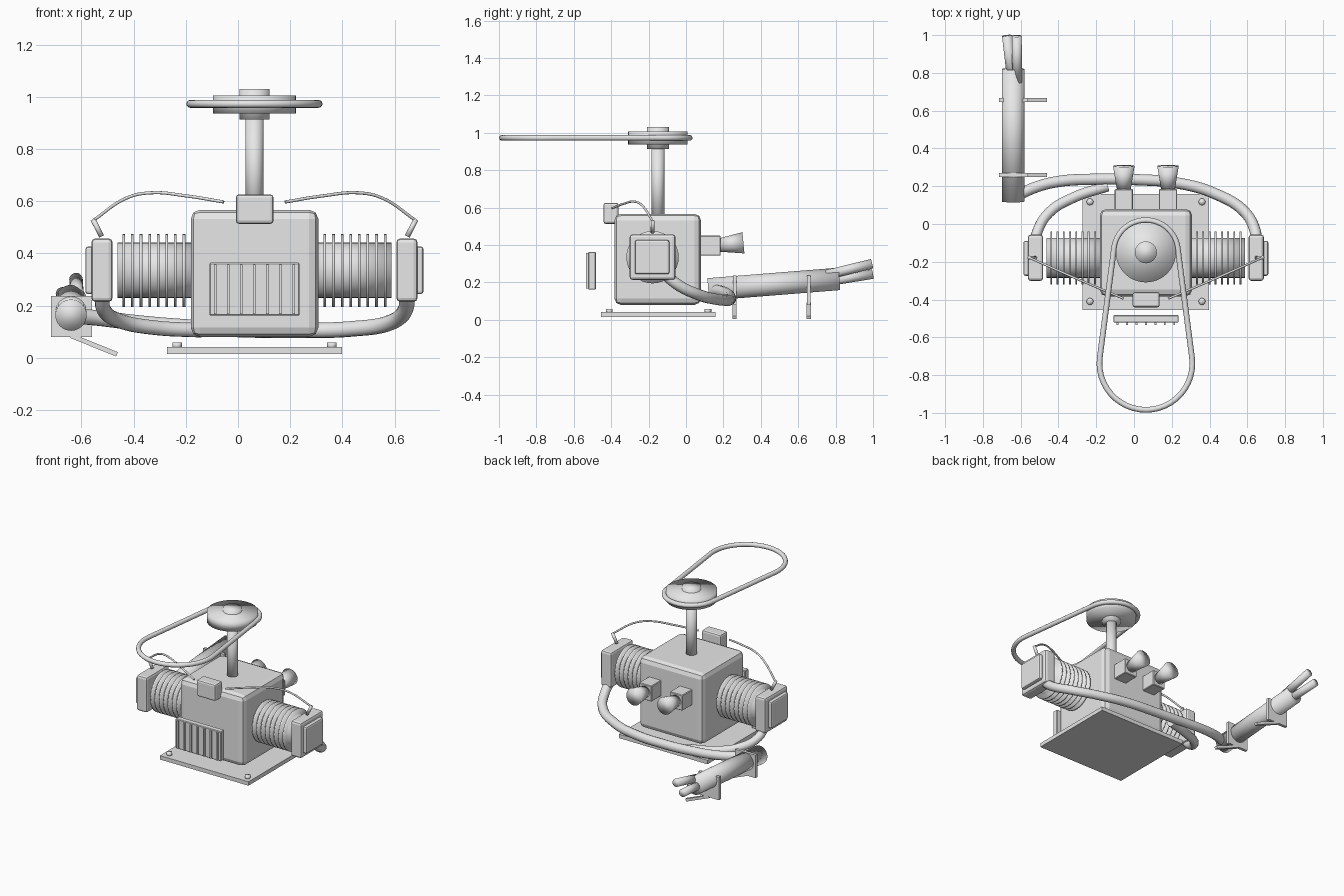
import bpy, bmesh
from math import sin, cos, asin, pi, atan2
from mathutils import Vector, Matrix

if "Cube" in bpy.data.objects:
    bpy.data.objects.remove(bpy.data.objects["Cube"], do_unlink=True)

CX, CY = 0.063, -0.15      # engine centre line
CYL_Y, CYL_Z = -0.179, 0.335

grey = bpy.data.materials.new("plain grey")
grey.use_nodes = True
grey.diffuse_color = (0.8, 0.8, 0.8, 1)
grey.node_tree.nodes["Principled BSDF"].inputs["Base Color"].default_value = (0.8, 0.8, 0.8, 1)


def add(name, bm, smooth=False):
    mesh = bpy.data.meshes.new(name)
    for f in bm.faces:
        f.smooth = smooth
    bm.to_mesh(mesh)
    bm.free()
    mesh.materials.append(grey)
    obj = bpy.data.objects.new(name, mesh)
    bpy.context.collection.objects.link(obj)
    return obj


def box(name, lo, hi, bevel=0, segments=2, turn=0):
    """Box between two corners, optionally bevelled and turned about y."""
    lo, hi = Vector(lo), Vector(hi)
    bm = bmesh.new()
    bmesh.ops.create_cube(bm, size=1)
    bmesh.ops.scale(bm, vec=hi - lo, verts=bm.verts)
    if bevel:
        bmesh.ops.bevel(bm, geom=bm.edges[:], offset=bevel, segments=segments,
                        profile=0.5, affect='EDGES')
    bmesh.ops.transform(bm, matrix=Matrix.Translation((lo + hi) / 2) @ Matrix.Rotation(turn, 4, 'Y'),
                        verts=bm.verts)
    return add(name, bm)


def rod(name, a, b, r1, r2=None, sides=32):
    """Smooth round bar from point a to point b."""
    a, b = Vector(a), Vector(b)
    bm = bmesh.new()
    bmesh.ops.create_cone(bm, cap_ends=True, segments=sides, radius1=r1,
                          radius2=r1 if r2 is None else r2, depth=(b - a).length)
    spin = (b - a).to_track_quat('Z', 'Y').to_matrix().to_4x4()
    bmesh.ops.transform(bm, matrix=Matrix.Translation((a + b) / 2) @ spin, verts=bm.verts)
    return add(name, bm, True)


def tube(name, points, radius, closed=False):
    """Bent round tube through the points."""
    curve = bpy.data.curves.new(name, 'CURVE')
    curve.dimensions = '3D'
    curve.bevel_depth = radius
    curve.bevel_resolution = 4
    curve.resolution_u = 8
    curve.use_fill_caps = True
    if closed:
        s = curve.splines.new('POLY')
        s.points.add(len(points) - 1)
        for p, co in zip(s.points, points):
            p.co = (*co, 1)
        s.use_cyclic_u = True
    else:
        s = curve.splines.new('BEZIER')
        s.bezier_points.add(len(points) - 1)
        for p, co in zip(s.bezier_points, points):
            p.co = co
            p.handle_left_type = p.handle_right_type = 'AUTO'
    s.use_smooth = True
    curve.materials.append(grey)
    obj = bpy.data.objects.new(name, curve)
    bpy.context.collection.objects.link(obj)
    return obj


# Base plate and its screws
box("base_plate", (-0.273, -0.455, 0.014), (0.398, 0.158, 0.041))
for x in (-0.233, 0.36):
    for y in (-0.41, 0.117):
        rod("base_screw", (x, y, 0.035), (x, y, 0.059), 0.018, sides=16)

# Crankcase and front grille
box("crankcase", (-0.181, -0.383, 0.08), (0.308, 0.08, 0.567), 0.035)
box("grille_plate", (-0.109, -0.522, 0.161), (0.236, -0.482, 0.364), 0.004, 1)
for i in range(-3, 4):
    x = CX + i * 0.05
    box("grille_rib", (x - 0.005, -0.534, 0.168), (x + 0.005, -0.518, 0.357))

# Drive shaft, pulley and belt
rod("drive_shaft", (CX, CY, 0.5), (CX, CY, 0.93), 0.034)
rod("pulley", (CX, CY, 0.937), (CX, CY, 1.006), 0.159, sides=48)
rod("pulley_hub", (CX, CY, 0.913), (CX, CY, 1.03), 0.058)
far_y, small, big = -0.738, 0.17, 0.246
lean = asin((big - small) / (CY - far_y))
belt = []
for cy, r, start, end in ((CY, small, lean, pi - lean), (far_y, big, pi - lean, 2 * pi + lean)):
    for i in range(25):
        t = start + (end - start) * i / 24
        belt.append((CX + r * cos(t), cy + r * sin(t), 0.973))
tube("drive_belt", belt, 0.015, closed=True)

# Ignition coil
box("ignition_coil", (-0.008, -0.441, 0.513), (0.136, -0.361, 0.626), 0.012)

# Two opposed cylinders, mirrored about the centre line
for side, label in ((-1, "right"), (1, "left")):
    def at(d, y, z):
        return (CX + side * d, y, z)

    def side_box(name, d0, d1, y0, y1, z0, z1, bevel):
        a, b = sorted((CX + side * d0, CX + side * d1))
        box(label + name, (a, y0, z0), (b, y1, z1), bevel)

    rod(label + "_barrel", at(0.2, CYL_Y, CYL_Z), at(0.525, CYL_Y, CYL_Z), 0.106)
    for i in range(8):
        d = 0.27 + i * 0.033
        rod(label + "_cooling_fin", at(d - 0.005, CYL_Y, CYL_Z), at(d + 0.005, CYL_Y, CYL_Z), 0.14)
    side_box("_cylinder_head", 0.544, 0.625, -0.301, -0.056, 0.214, 0.457, 0.015)
    side_box("_head_cover", 0.615, 0.648, -0.274, -0.089, 0.244, 0.426, 0.01)
    # Spark lead and plug boot
    tube(label + "_spark_lead",
         [at(0.118, -0.395, 0.597), at(0.26, -0.335, 0.62), at(0.4, -0.275, 0.632),
          at(0.49, -0.235, 0.612), at(0.617, -0.178, 0.527)], 0.006)
    rod(label + "_plug_boot", at(0.619, -0.178, 0.53), at(0.586, -0.179, 0.465), 0.01, sides=12)
    # Carburettor and intake horn
    x = CX + side * 0.117
    box(label + "_carburettor", (x - 0.048, 0.07, 0.343), (x + 0.048, 0.185, 0.45), 0.004, 1)
    rod(label + "_intake_horn", (x, 0.18, 0.4), (x, 0.307, 0.412), 0.036, 0.057)

# Exhaust pipes joining behind the crankcase
tube("right_exhaust_pipe",
     [(-0.52, -0.12, 0.25), (-0.515, -0.05, 0.185), (-0.45, 0.06, 0.14),
      (-0.32, 0.14, 0.115), (-0.14, 0.2, 0.105)], 0.028)
tube("left_exhaust_pipe",
     [(0.645, -0.12, 0.25), (0.642, -0.04, 0.185), (0.585, 0.065, 0.135), (0.43, 0.16, 0.11),
      (0.24, 0.215, 0.105), (0, 0.235, 0.108), (-0.2, 0.237, 0.118), (-0.4, 0.225, 0.135),
      (-0.52, 0.195, 0.15), (-0.62, 0.15, 0.16)], 0.03)

# Silencer with two tail pipes
rod("silencer", (-0.64, 0.119, 0.163), (-0.64, 0.82, 0.219), 0.06)
rod("upper_tail_pipe", (-0.617, 0.75, 0.24), (-0.621, 0.995, 0.3), 0.026, sides=20)
rod("lower_tail_pipe", (-0.644, 0.75, 0.205), (-0.673, 0.997, 0.245), 0.026, sides=20)

# Silencer brackets, each a square plate with a slanted strut
for y in (0.26, 0.656):
    box("silencer_bracket", (-0.716, y - 0.01, 0.08), (-0.56, y + 0.01, 0.237))
    a, b = Vector((-0.64, y, 0.084)), Vector((-0.464, y, 0.013))
    mid, half = (a + b) / 2, (b - a).length / 2
    box("bracket_strut", mid - Vector((half, 0.011, 0.009)), mid + Vector((half, 0.011, 0.009)),
        turn=atan2(a.z - b.z, b.x - a.x))
